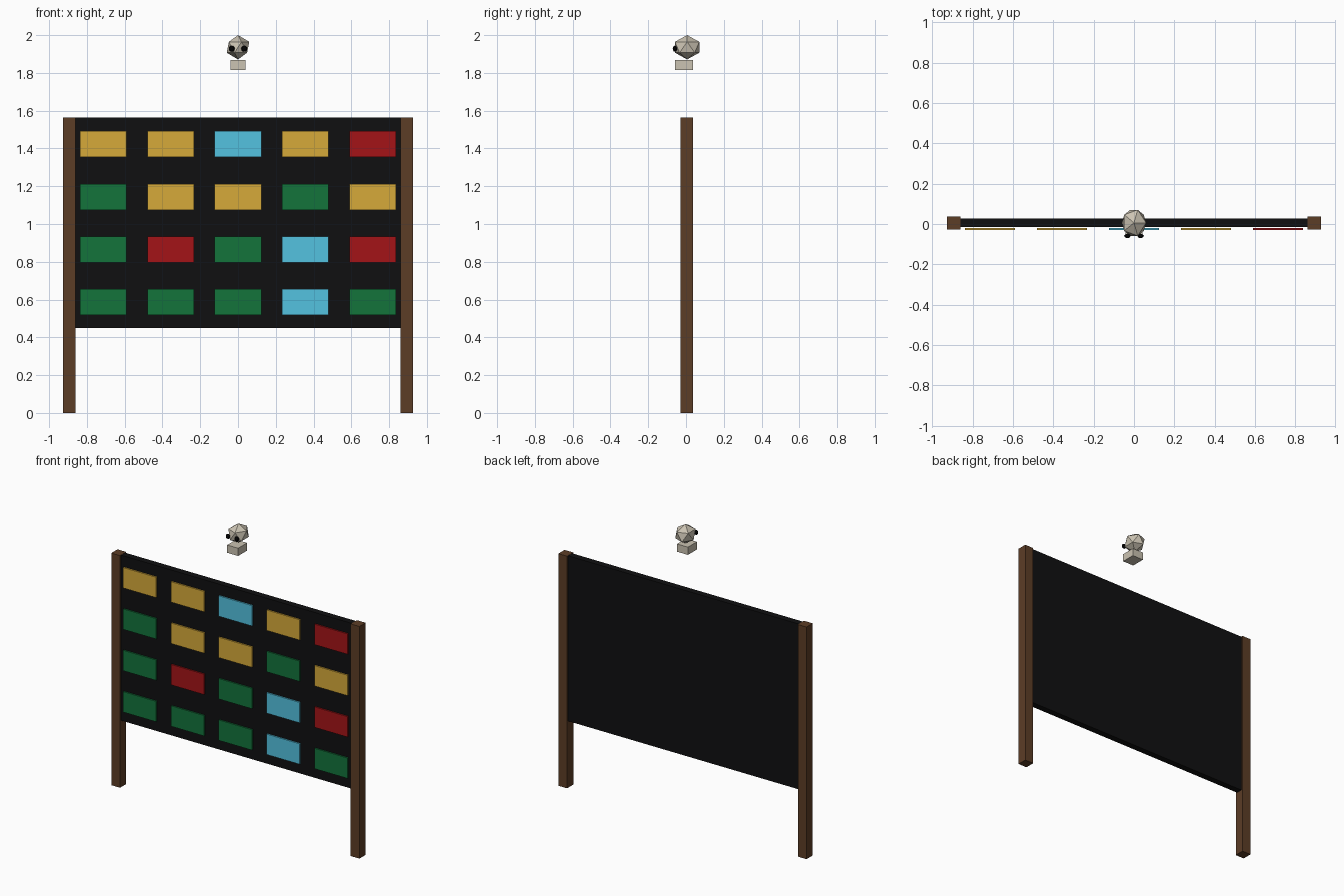
import bpy, bmesh
from mathutils import Matrix, Vector

if "Cube" in bpy.data.objects:
    bpy.data.objects.remove(bpy.data.objects["Cube"])


def material(name, hex_code):
    # display colour converted to linear values
    m = bpy.data.materials.new(name)
    srgb = [int(hex_code[i:i + 2], 16) / 255 for i in (0, 2, 4)]
    rgb = [c / 12.92 if c < 0.04045 else ((c + 0.055) / 1.055) ** 2.4 for c in srgb]
    m.diffuse_color = (*rgb, 1)
    m.use_nodes = True
    m.node_tree.nodes["Principled BSDF"].inputs["Base Color"].default_value = m.diffuse_color
    return m


WOOD = material("dark_wood", "5c3d26")
BLACK = material("black", "101011")
EYE = material("eye_black", "050505")
BONE = material("bone", "cbc3b2")
TILES = {
    "Y": material("yellow", "d6aa3a"),
    "G": material("green", "13733b"),
    "B": material("blue", "54c2e0"),
    "R": material("red", "a41417"),
}


def finish(name, bm, mat):
    mesh = bpy.data.meshes.new(name)
    bm.to_mesh(mesh)
    bm.free()
    mesh.materials.append(mat)
    ob = bpy.data.objects.new(name, mesh)
    bpy.context.collection.objects.link(ob)
    return ob


def box(name, lo, hi, mat):
    lo, hi = Vector(lo), Vector(hi)
    bm = bmesh.new()
    bmesh.ops.create_cube(bm, size=1, matrix=Matrix.Diagonal((*(hi - lo), 1)))
    ob = finish(name, bm, mat)
    ob.location = (lo + hi) / 2
    return ob


# wooden posts
for side, x in (("left", -0.893), ("right", 0.893)):
    box(side + "_post", (x - 0.0325, -0.028, 0), (x + 0.0325, 0.038, 1.565), WOOD)

# black backboard
box("backboard", (-0.875, -0.016, 0.449), (0.875, 0.027, 1.564), BLACK)

# coloured tiles, rows from the top down
for r, row in enumerate(("YYBYR", "GYYGY", "GRGBR", "GGGBG")):
    for c, key in enumerate(row):
        x, z = (c - 2) * 0.3567, 1.423 - r * 0.279
        box(f"tile_{r + 1}_{c + 1}", (x - 0.1235, -0.029, z - 0.069),
            (x + 0.1235, -0.019, z + 0.069), TILES[key])

# floating skull: faceted head
bm = bmesh.new()
bmesh.ops.create_icosphere(bm, subdivisions=1, radius=0.065)
head = finish("skull_head", bm, BONE)
head.scale = (1.03, 1.165, 0.99)
head.location = (0, 0.006, 1.9357)

# jaw block
box("skull_jaw", (-0.041, -0.057, 1.815), (0.041, 0.038, 1.867), BONE)

# flattened eyes
for side, x in (("left", -0.033), ("right", 0.033)):
    bm = bmesh.new()
    bmesh.ops.create_uvsphere(bm, u_segments=8, v_segments=6, radius=0.016)
    eye = finish(side + "_eye", bm, EYE)
    eye.scale = (1, 0.7, 1)
    eye.location = (x, -0.059, 1.928)
